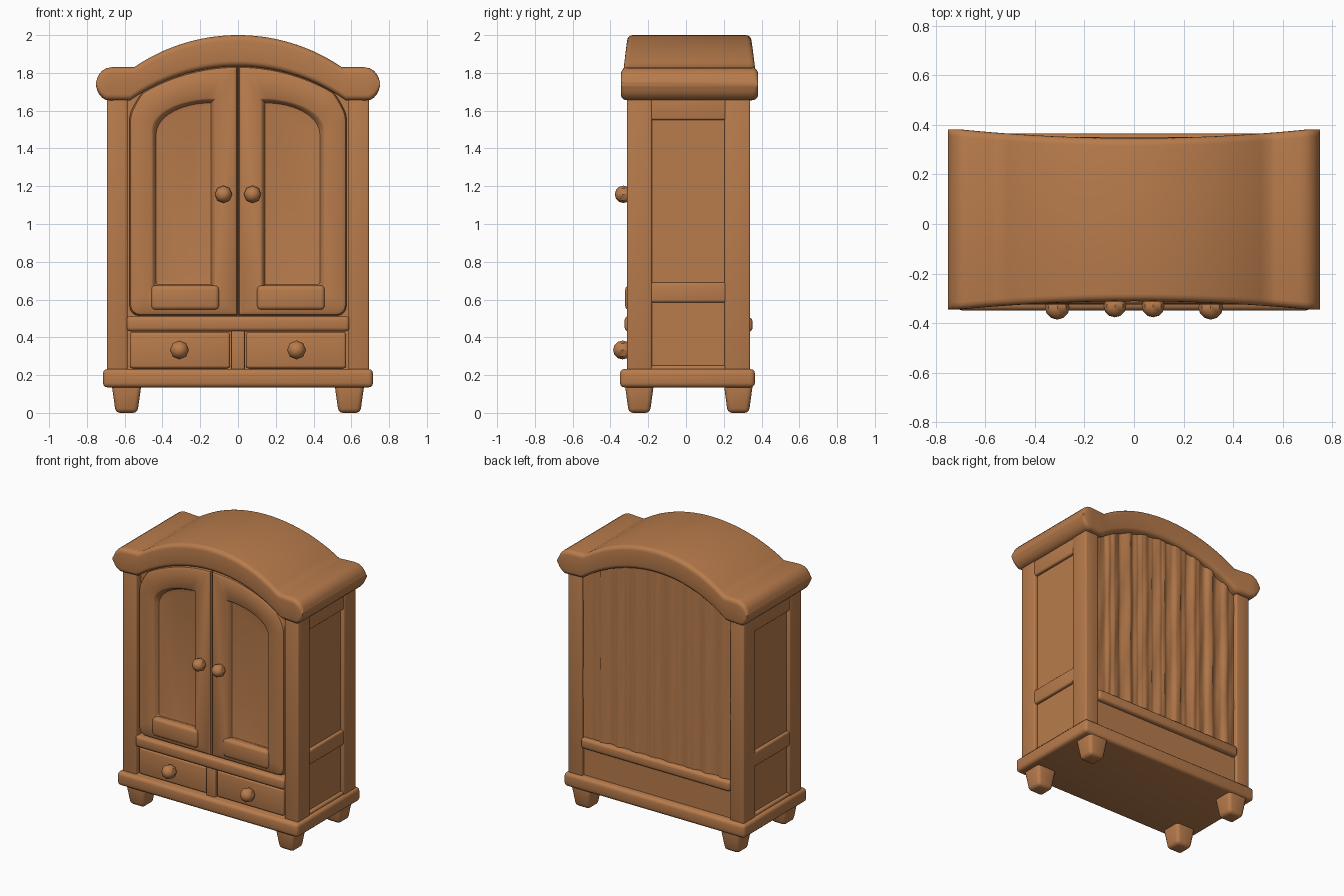
import bpy, bmesh, math, random
from mathutils import Matrix

if "Cube" in bpy.data.objects:
    bpy.data.objects.remove(bpy.data.objects["Cube"])

random.seed(4)
wood = bpy.data.materials.new("warm brown wood")
wood.diffuse_color = (0.48, 0.20, 0.072, 1)
wood.use_nodes = True
wood.node_tree.nodes["Principled BSDF"].inputs["Base Color"].default_value = wood.diffuse_color


def finish(name, bm, angle=40):
    bmesh.ops.recalc_face_normals(bm, faces=bm.faces)
    me = bpy.data.meshes.new(name)
    bm.to_mesh(me)
    bm.free()
    me.materials.append(wood)
    ob = bpy.data.objects.new(name, me)
    bpy.context.collection.objects.link(ob)
    bpy.ops.object.select_all(action='DESELECT')
    ob.select_set(True)
    bpy.context.view_layer.objects.active = ob
    bpy.ops.object.shade_smooth_by_angle(angle=math.radians(angle))
    return ob


def box(name, x, y, z, bevel=0.012, taper=1.0):
    """Bevelled box from (min, max) pairs; taper scales the bottom."""
    bm = bmesh.new()
    bmesh.ops.create_cube(bm, size=1)
    c = [(a + b) / 2 for a, b in (x, y, z)]
    for v in bm.verts:
        k = taper if v.co.z < 0 else 1
        v.co = (c[0] + v.co.x * (x[1] - x[0]) * k,
                c[1] + v.co.y * (y[1] - y[0]) * k,
                c[2] + v.co.z * (z[1] - z[0]))
    if bevel:
        bmesh.ops.bevel(bm, geom=bm.edges[:], offset=bevel, segments=3,
                        profile=0.5, affect='EDGES')
    return finish(name, bm)


def loops(name, rings, angle=40):
    """Skin a list of equal closed rings and cap both ends."""
    bm = bmesh.new()
    vs = [[bm.verts.new(p) for p in r] for r in rings]
    n = len(vs[0])
    for a, b in zip(vs, vs[1:]):
        for i in range(n):
            bm.faces.new((a[i], a[(i + 1) % n], b[(i + 1) % n], b[i]))
    bm.faces.new(vs[0])
    bm.faces.new(vs[-1])
    return finish(name, bm, angle)


def mx(pair, s):
    return tuple(sorted((pair[0] * s, pair[1] * s)))


def arc(x, half, low, high):
    """Height of a circular arch at x."""
    sag = high - low
    r = (half * half + sag * sag) / (2 * sag)
    return high - r + math.sqrt(max(r * r - x * x, 0))


def under(x):
    return arc(min(abs(x), 0.57), 0.57, 1.655, 1.835)


# crown: arched slab with rounded ends, deeper at the ends than in the middle
def crown_section(x):
    ax = abs(x)
    if ax > 0.67:
        h = 0.09 * math.sqrt(max(1 - ((ax - 0.67) / 0.081) ** 2, 0.02))
        top, bot = 1.74 + h, 1.74 - h
    else:
        top = arc(ax, 0.55, 1.83, 2.0) if ax < 0.55 else 1.83
        bot = max(under(x), 1.65)
    k = min(ax / 0.7, 1) ** 2
    y0, y1 = -0.312 - 0.033 * k, 0.347 + 0.035 * k
    r = min(0.03, (top - bot) * 0.45)
    ring = []
    for cy, cz, a0 in ((y1 - r, top - r, 0), (y0 + r, top - r, 90),
                       (y0 + r, bot + r, 180), (y1 - r, bot + r, 270)):
        for j in range(5):
            a = math.radians(a0 + j * 22.5)
            ring.append((x, cy + r * math.cos(a), cz + r * math.sin(a)))
    return ring


half = [i * 0.55 / 14 for i in range(15)] + [0.57, 0.60, 0.67] + \
    [0.67 + 0.081 * math.sin(math.radians(a)) for a in (20, 38, 54, 68, 80, 90)]
loops("arched_crown", [crown_section(x) for x in [-h for h in half[:0:-1]] + half])

# inner carcass with arched top
N = 24
xs = [0.668 - i * 1.336 / N for i in range(N + 1)]
prof = [(-0.668, 0.2), (0.668, 0.2)] + [(x, under(x) + 0.05) for x in xs]
loops("carcass", [[(x, y, z) for x, z in prof] for y in (-0.262, 0.305)])

# base, feet
box("base_plinth", (-0.715, 0.715), (-0.35, 0.365), (0.135, 0.232), 0.024)
for s in (-1, 1):
    for label, y in (("front", -0.247), ("back", 0.277)):
        box(label + "_foot", mx((0.51, 0.67), s), (y - 0.078, y + 0.078),
            (0.0, 0.16), 0.024, 0.72)

# corner posts and side rails
for s in (-1, 1):
    box("front_post", mx((0.585, 0.694), s), (-0.312, -0.18), (0.2, 1.70), 0.01)
    box("back_post", mx((0.585, 0.694), s), (0.205, 0.34), (0.2, 1.70), 0.01)
    for label, z in (("lower", (0.2, 0.25)), ("middle", (0.585, 0.69)), ("top", (1.55, 1.70))):
        box(label + "_side_rail", mx((0.60, 0.69), s), (-0.2, 0.22), z, 0.012)

# front rail, drawer divider, drawers
box("front_rail", (-0.59, 0.59), (-0.325, -0.22), (0.432, 0.512), 0.02)
box("drawer_divider", (-0.036, 0.036), (-0.31, -0.22), (0.22, 0.44), 0.008)
for s in (-1, 1):
    box("drawer_front", mx((0.042, 0.572), s), (-0.304, -0.22), (0.236, 0.426), 0.014)


# doors: rounded frame with a recessed arched panel
def door_outline(inset, x0, x1, z0, top, corner):
    x0, x1, z0 = x0 + inset, x1 - inset, z0 + inset
    pts = [(x0, z0), ((x0 + x1) / 2, z0)]
    for j in range(5):
        a = math.radians(-90 + j * 22.5)
        pts.append((x1 - corner + corner * math.cos(a), z0 + corner + corner * math.sin(a)))
    for i in range(17):
        t = math.sin(math.pi / 2 * i / 16)
        x = x1 + (x0 - x1) * (1 - math.cos(math.pi / 2 * i / 16))
        pts.append((x, top(x, t) - inset))
    return pts


def outer_top(x, t):
    return 1.56 + (under(x) - 1.56) * min(1, t * 2.2)


def panel_top(x, t):
    return 1.49 + 0.165 * t


for s in (-1, 1):
    out = lambda d: door_outline(d, 0.002, 0.574, 0.515, outer_top, 0.05)
    pan = lambda d: door_outline(d, 0.130, 0.447, 0.665, panel_top, 0.012)
    stack = [(out(0), -0.22), (out(0), -0.285), (out(0.006), -0.299), (out(0.02), -0.307),
             (pan(-0.012), -0.307), (pan(-0.003), -0.302), (pan(0.006), -0.285),
             (pan(0.014), -0.273), (pan(0.03), -0.27)]
    loops("door", [[(x * s, y, z) for x, z in o] for o, y in stack], 35)
    # swelling along the door's bottom rail
    box("door_bottom_rail", mx((0.10, 0.46), s), (-0.322, -0.25), (0.545, 0.675), 0.022)

# faceted knobs on short stems
for s in (-1, 1):
    for label, x, y, z, r in (("door", 0.077, -0.331, 1.157, 0.046),
                              ("drawer", 0.31, -0.336, 0.333, 0.05)):
        bm = bmesh.new()
        bmesh.ops.create_uvsphere(bm, u_segments=8, v_segments=6, radius=r,
                                  matrix=Matrix.Translation((x * s, y, z))
                                  @ Matrix.Rotation(math.pi / 2, 4, 'X'))
        bmesh.ops.create_cone(bm, segments=8, radius1=r * 0.5, radius2=r * 0.5, depth=0.08,
                              matrix=Matrix.Translation((x * s, -0.28, z))
                              @ Matrix.Rotation(math.pi / 2, 4, 'X'))
        finish(label + "_knob", bm)

# rippled back panel above the back rail
bm = bmesh.new()
M, K = 90, 10
grid = []
for i in range(M + 1):
    x = -0.59 + 1.18 * i / M
    base = 0.006 * math.sin(x * 45) + random.uniform(-0.005, 0.005)
    top = under(x) + 0.02
    col = []
    for j in range(K + 1):
        z = 0.47 + (top - 0.47) * j / K
        y = 0.319 + base + 0.003 * math.sin(z * 9 + i * 0.7)
        col.append(bm.verts.new((x, y, z)))
    grid.append(col)
for i in range(M):
    for j in range(K):
        bm.faces.new((grid[i][j], grid[i][j + 1], grid[i + 1][j + 1], grid[i + 1][j]))
for f in bm.faces:
    f.normal_update()
finish("back_boards", bm, 80)

box("back_rail", (-0.59, 0.59), (0.28, 0.352), (0.43, 0.505), 0.02)
box("lower_back_panel", (-0.59, 0.59), (0.25, 0.318), (0.21, 0.45), 0)
